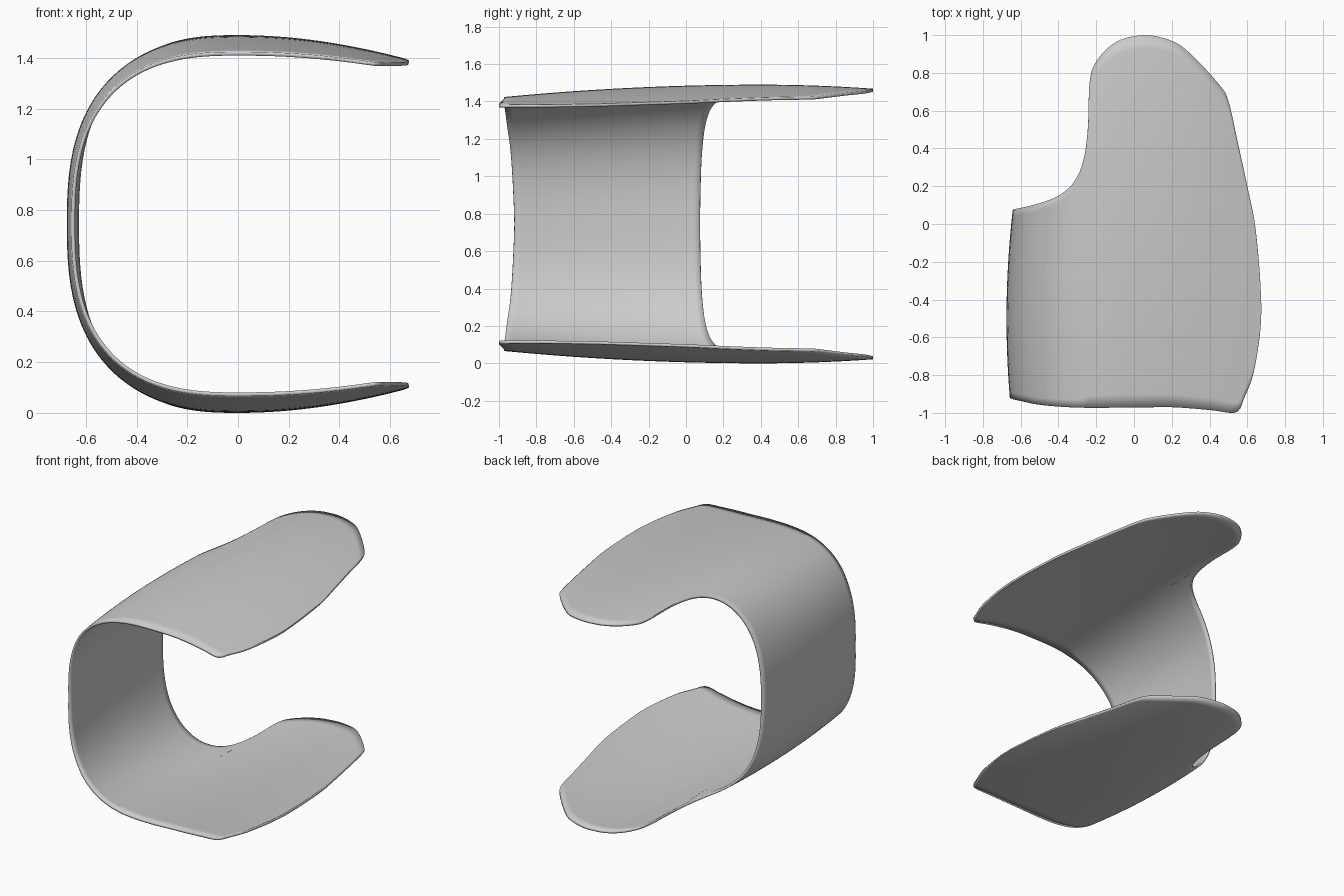
import bpy
import bmesh
import math

cube = bpy.data.objects.get("Cube")
if cube:
    bpy.data.objects.remove(cube, do_unlink=True)

MID = 0.745          # height of the mirror plane, and half the total height
POWER = 2.65         # roundness of the curved back
ROWS = 28            # faces from the front edge to the back edge
THICKNESS = 0.015

# Outline of one wing seen from above, tip first, ending at the spine
BACK_EDGE = [(.675, -.45), (.665, -.25), (.64, 0), (.6, .2), (.55, .43), (.5, .65),
             (.45, .74), (.3, .9), (.2, .97), (.05, 1), (-.1, .96), (-.2, .86),
             (-.235, .75), (-.245, .5), (-.27, .33), (-.32, .22), (-.4, .15),
             (-.5, .11), (-.6, .085), (-.7, .075)]
FRONT_EDGE = [(.675, -.45), (.665, -.6), (.63, -.8), (.58, -.93), (.56, -.98),
              (.52, -1), (.4, -.985), (.2, -.97), (0, -.972), (-.3, -.972),
              (-.5, -.957), (-.6, -.937), (-.7, -.918)]


def spine_reach(y):
    """Distance of the spine from the centre at depth y."""
    return .675 - .1 * (min(y, .2) + .5) ** 2


def crown(y):
    """Half height of the shell at depth y."""
    return MID - (.06 if y > .4 else .035) * (y - .4) ** 2


def to_station(point):
    """Turn an outline point into a position along the C section."""
    x, y = point
    if x >= 0:
        return x, y
    return -math.asin(min(1, -x / spine_reach(y)) ** (POWER / 2)), y


def surface(station, y, side):
    """Point on the outer skin; side is 1 for the upper half, -1 for the lower."""
    if station >= 0:
        x = station
        h = crown(y) - .2 * x * x * (1 + .35 * y)
    else:
        x = -spine_reach(y) * math.sin(-station) ** (2 / POWER)
        h = crown(y) * max(0, math.cos(station)) ** (2 / POWER)
    return x, y, MID + side * h


def smooth_curve(points, steps=8):
    """Catmull-Rom curve through the points."""
    ends = [points[0]] + points + [points[-1]]
    curve = []
    for a, b, c, d in zip(ends, ends[1:], ends[2:], ends[3:]):
        for k in range(steps):
            t = k / steps
            curve.append(tuple(
                .5 * (2 * q + (r - p) * t + (2 * p - 5 * q + 4 * r - s) * t * t
                      + (3 * q - p - 3 * r + s) * t ** 3)
                for p, q, r, s in zip(a, b, c, d)))
    return curve + [points[-1]]


def depth_at(curve, station):
    """Depth of a curve at a given station."""
    for (s0, y0), (s1, y1) in zip(curve, curve[1:]):
        if s1 <= station <= s0 and s0 > s1:
            return y0 + (y1 - y0) * (s0 - station) / (s0 - s1)
    return curve[-1][1]


# Curved shell: upper wing, spine and lower wing in one sheet
back = smooth_curve([to_station(p) for p in BACK_EDGE])
front = smooth_curve([to_station(p) for p in FRONT_EDGE])
columns = [(s, depth_at(front, s), y, 1) for s, y in back]
columns += [(s, f, y, -1) for s, f, y, side in reversed(columns[:-1])]

bm = bmesh.new()
grid = []
for s, y_front, y_back, side in columns:
    depths = [y_front + (y_back - y_front) * j / ROWS for j in range(ROWS + 1)]
    grid.append([bm.verts.new(surface(s, y, side)) for y in depths])
for left, right in zip(grid, grid[1:]):
    for j in range(ROWS):
        bm.faces.new((left[j], left[j + 1], right[j + 1], right[j]))
bmesh.ops.remove_doubles(bm, verts=bm.verts, dist=.0005)
mesh = bpy.data.meshes.new("curved_shell")
bm.to_mesh(mesh)
bm.free()
shell = bpy.data.objects.new("curved_shell", mesh)
bpy.context.collection.objects.link(shell)

# Wall thickness, grown inward from the outer skin
solid = shell.modifiers.new("wall", "SOLIDIFY")
solid.thickness = THICKNESS
solid.offset = -1

# Plain grey finish
grey = bpy.data.materials.new("light_grey")
grey.use_nodes = True
colour = (.6, .6, .6, 1)
grey.diffuse_color = colour
grey.node_tree.nodes["Principled BSDF"].inputs["Base Color"].default_value = colour
mesh.materials.append(grey)

bpy.context.view_layer.objects.active = shell
shell.select_set(True)
bpy.ops.object.shade_smooth_by_angle(angle=math.radians(35))
